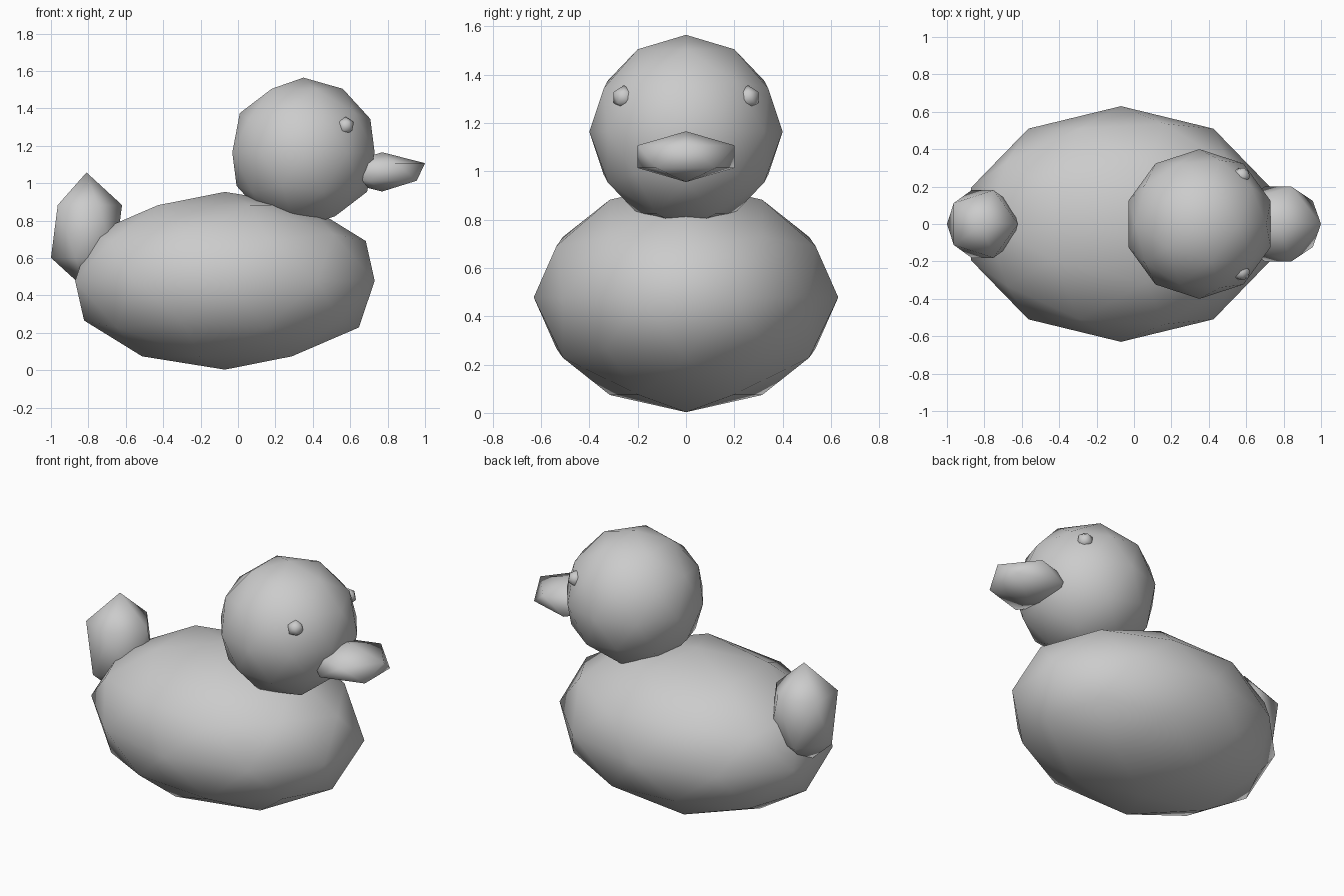
import bpy

if "Cube" in bpy.data.objects:
    bpy.data.objects.remove(bpy.data.objects["Cube"])


def ball(name, centre, radii, level):
    """Low-poly icosphere stretched to the given radii, smooth shaded."""
    bpy.ops.mesh.primitive_ico_sphere_add(subdivisions=level, radius=1, location=centre)
    obj = bpy.context.object
    obj.name = name
    obj.scale = radii
    bpy.ops.object.transform_apply(location=False, rotation=False, scale=True)
    bpy.ops.object.shade_smooth()
    return obj


# Body and head
ball("body", (-0.07, 0, 0.478), (0.842, 0.63, 0.475), 2)
ball("head", (0.35, 0, 1.164), (0.4, 0.4, 0.4), 2)

# Beak and upright tail
ball("beak", (0.77, 0, 1.06), (0.257, 0.235, 0.105), 1)
ball("tail", (-0.81, 0, 0.742), (0.2125, 0.2125, 0.315), 1)

# Pair of eyes
for side, label in ((-1, "right"), (1, "left")):
    ball("eye_" + label, (0.575, side * 0.257, 1.305), (0.05, 0.05, 0.05), 1)
